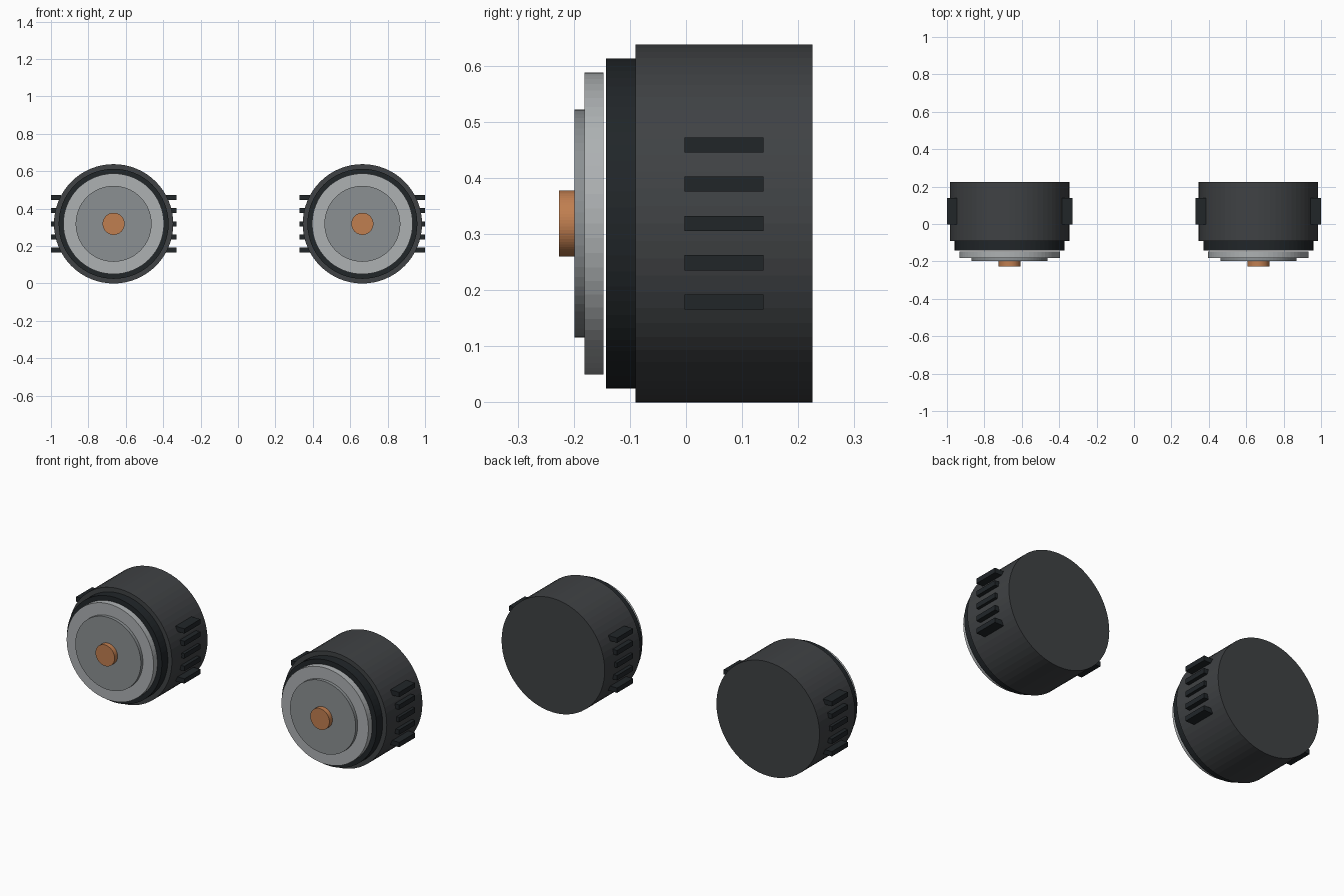
import bpy
import math

if "Cube" in bpy.data.objects:
    bpy.data.objects.remove(bpy.data.objects["Cube"])

R = 0.319      # body radius, also the height of the axis
CX = 0.665     # distance of each unit from the centre
SIDES = 64


def material(name, rgb):
    m = bpy.data.materials.new(name)
    m.diffuse_color = (*rgb, 1)
    m.use_nodes = True
    m.node_tree.nodes["Principled BSDF"].inputs["Base Color"].default_value = m.diffuse_color
    return m


charcoal = material("charcoal", (0.05, 0.054, 0.058))
black = material("black", (0.015, 0.019, 0.022))
silver = material("silver", (0.42, 0.44, 0.45))
grey = material("grey", (0.26, 0.28, 0.29))
copper = material("copper", (0.53, 0.21, 0.08))


def disc(name, x, radius, y0, y1, mat):
    bpy.ops.mesh.primitive_cylinder_add(
        vertices=SIDES, radius=radius, depth=y1 - y0,
        location=(x, (y0 + y1) / 2, R), rotation=(math.pi / 2, 0, 0))
    ob = bpy.context.object
    ob.name = name
    ob.data.materials.append(mat)


def rib(name, x, z):
    bpy.ops.mesh.primitive_cube_add(size=1, location=(x, 0.0675, z))
    ob = bpy.context.object
    ob.name = name
    ob.scale = (0.055, 0.141, 0.027)
    bpy.ops.object.transform_apply(location=False, rotation=False, scale=True)
    ob.data.materials.append(black)


for side, x in (("left", -CX), ("right", CX)):
    # stepped stack of discs, back to front
    disc(side + "_housing", x, R, -0.09, 0.225, charcoal)
    disc(side + "_collar", x, 0.294, -0.143, -0.09, black)
    disc(side + "_rim", x, 0.269, -0.181, -0.147, silver)
    disc(side + "_face", x, 0.203, -0.199, -0.181, grey)
    disc(side + "_centre_button", x, 0.059, -0.226, -0.199, copper)
    # grip ribs on both flanks
    for s in (-1, 1):
        for i in range(-2, 3):
            rib(side + "_grip_rib", x + s * 0.3075, R + i * 0.07)
